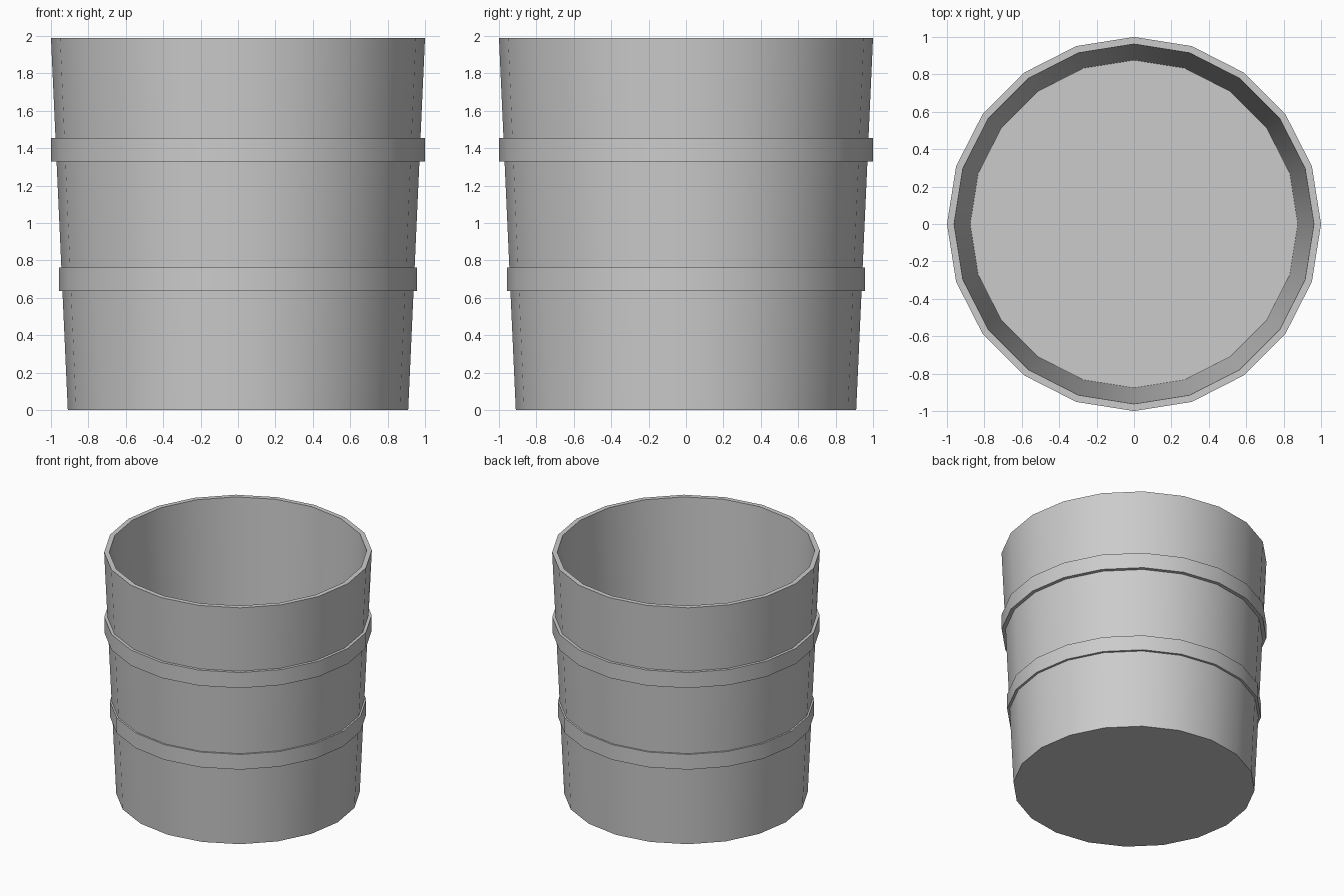
import bpy, bmesh, math

if "Cube" in bpy.data.objects:
    bpy.data.objects.remove(bpy.data.objects["Cube"], do_unlink=True)

SIDES = 20

grey = bpy.data.materials.new("plain grey")
grey.use_nodes = True
colour = (0.6, 0.6, 0.6, 1)
grey.diffuse_color = colour
grey.node_tree.nodes["Principled BSDF"].inputs["Base Color"].default_value = colour


def lathe(name, profile, closed):
    """Turn (radius, z) points around z; open profiles get caps at both ends."""
    bm = bmesh.new()
    rings = []
    for r, z in profile:
        angles = [math.tau * i / SIDES for i in range(SIDES)]
        rings.append([bm.verts.new((r * math.cos(a), r * math.sin(a), z)) for a in angles])
    pairs = list(zip(rings, rings[1:]))
    if closed:
        pairs.append((rings[-1], rings[0]))
    else:
        bm.faces.new(rings[0])
        bm.faces.new(rings[-1])
    for low, high in pairs:
        for i in range(SIDES):
            j = (i + 1) % SIDES
            bm.faces.new((low[i], low[j], high[j], high[i]))
    bmesh.ops.recalc_face_normals(bm, faces=bm.faces)
    mesh = bpy.data.meshes.new(name)
    bm.to_mesh(mesh)
    bm.free()
    mesh.materials.append(grey)
    obj = bpy.data.objects.new(name, mesh)
    bpy.context.collection.objects.link(obj)
    bpy.ops.object.select_all(action="DESELECT")
    obj.select_set(True)
    bpy.context.view_layer.objects.active = obj
    bpy.ops.object.shade_smooth_by_angle(angle=math.radians(30))
    return obj


# Tapered tub: underside, outer wall, rim, inner wall, floor
lathe("tub", [(0.91, 0), (1.0, 1.99), (0.962, 1.99), (0.876, 0.04)], False)

# Hoops around the wall
for name, radius, low, high in (("lower_hoop", 0.958, 0.637, 0.762),
                                ("upper_hoop", 0.999, 1.328, 1.456)):
    inner = radius - 0.03
    lathe(name, [(inner, low), (radius, low), (radius, high), (inner, high)], True)
